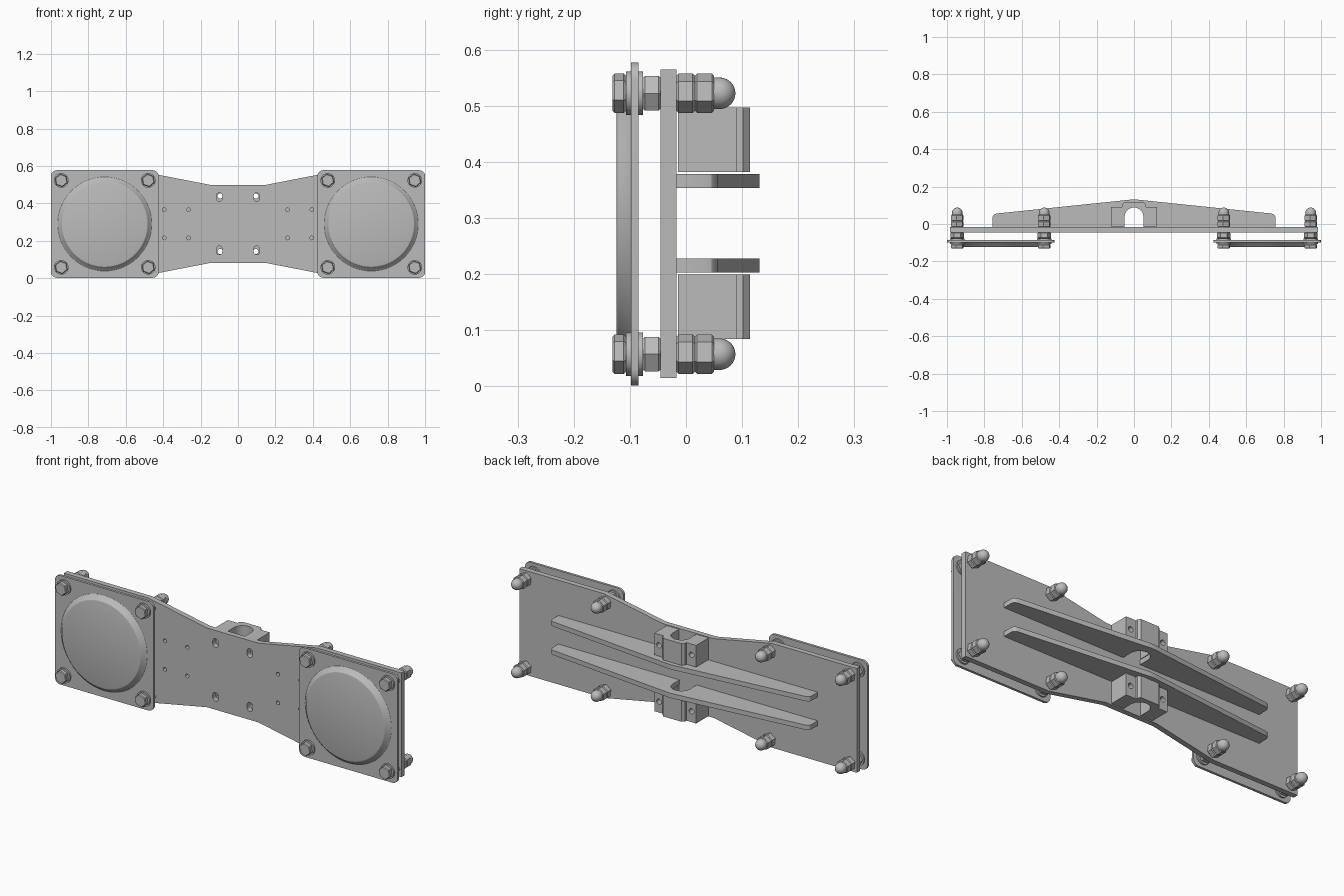
import bpy, bmesh
from math import pi, sin, cos, radians

old = bpy.data.objects.get("Cube")
if old:
    bpy.data.objects.remove(old)

steel = bpy.data.materials.new("steel_grey")
steel.use_nodes = True
grey = (0.5, 0.5, 0.5, 1)
steel.diffuse_color = grey
bsdf = next(n for n in steel.node_tree.nodes if n.type == "BSDF_PRINCIPLED")
bsdf.inputs["Base Color"].default_value = grey

MID = 0.29       # height of the horizontal symmetry plane
PLATE_BACK = -0.017


def finish(bm, name):
    bmesh.ops.remove_doubles(bm, verts=bm.verts, dist=1e-5)
    bmesh.ops.recalc_face_normals(bm, faces=bm.faces)
    me = bpy.data.meshes.new(name)
    bm.to_mesh(me)
    bm.free()
    me.materials.append(steel)
    me.shade_smooth()
    me.set_sharp_from_angle(angle=radians(28))
    return me


def place(me, name, loc=(0, 0, 0), turn=0):
    ob = bpy.data.objects.new(name, me)
    ob.location = loc
    ob.rotation_euler.y = turn
    bpy.context.collection.objects.link(ob)
    return ob


def prism(name, outline, axis, lo, hi):
    """Extrude a closed outline along y (outline in x,z) or z (outline in x,y)."""
    bm = bmesh.new()
    put = (lambda a, b: (a, lo, b)) if axis == "y" else (lambda a, b: (a, b, lo))
    face = bm.faces.new([bm.verts.new(put(a, b)) for a, b in outline])
    new = bmesh.ops.extrude_face_region(bm, geom=[face])["geom"]
    step = (0, hi - lo, 0) if axis == "y" else (0, 0, hi - lo)
    bmesh.ops.translate(bm, vec=step, verts=[v for v in new if isinstance(v, bmesh.types.BMVert)])
    return finish(bm, name)


def lathe(name, profile, sides):
    """Turn (radius, y) points about the y axis."""
    bm = bmesh.new()
    vs = [bm.verts.new((r, y, 0)) for r, y in profile]
    es = [bm.edges.new(p) for p in zip(vs, vs[1:])]
    bmesh.ops.spin(bm, geom=vs + es, axis=(0, 1, 0), cent=(0, 0, 0),
                   steps=sides, angle=2 * pi)
    return finish(bm, name)


def arc(cx, cy, r, start, end, n):
    return [(cx + r * cos(start + (end - start) * i / n),
             cy + r * sin(start + (end - start) * i / n)) for i in range(n + 1)]


def slot(x, z1, z2, r):
    return arc(x, z2, r, 0, pi, 12) + arc(x, z1, r, pi, 2 * pi, 12)


def cut(ob, outlines):
    """Cut through ob along y with the given outlines."""
    cutters = []
    for o in outlines:
        cutter = place(prism("cutter", o, "y", -0.3, 0.3), "cutter")
        cutter.hide_render = True
        cutters.append(cutter)
        mod = ob.modifiers.new("hole", "BOOLEAN")
        mod.operation, mod.solver, mod.object = "DIFFERENCE", "EXACT", cutter
    deps = bpy.context.evaluated_depsgraph_get()
    me = bpy.data.meshes.new_from_object(ob.evaluated_get(deps))
    ob.modifiers.clear()
    ob.data = me
    me.shade_smooth()
    me.set_sharp_from_angle(angle=radians(28))
    for cutter in cutters:
        bpy.data.objects.remove(cutter)


def mirrored(half):
    return half + [(-a, b) for a, b in reversed(half)]


# Main plate, waisted in the middle, with slots and rib screw holes
quarter = [(0.15, 0.209), (0.49, 0.275), (0.985, 0.275)]
right = quarter + [(x, -z) for x, z in reversed(quarter)]
plate = place(prism("main_plate", [(x, z + MID) for x, z in mirrored(right)],
                    "y", -0.045, PLATE_BACK), "main_plate")
holes = []
for sx in (-1, 1):
    holes += [slot(sx * 0.1, 0.426, 0.44, 0.016), slot(sx * 0.1, 0.142, 0.156, 0.016)]
    holes += [arc(sx * x, z, 0.01, 0, 2 * pi * 15 / 16, 15)
              for x in (0.265, 0.395) for z in (0.215, 0.366)]
cut(plate, holes)

# Square cover plates with a pressed round dish
HALF, R = 0.2875, 0.03
CX = 1 - HALF
square = []
for i, (sx, sz) in enumerate([(1, 1), (-1, 1), (-1, -1), (1, -1)]):
    square += arc(sx * (HALF - R), sz * (HALF - R), R, i * pi / 2, (i + 1) * pi / 2, 6)
cover = prism("cover_plate", square, "y", -0.098, -0.085)
dish = lathe("cover_dish", [(0, -0.124), (0.222, -0.124), (0.229, -0.122), (0.234, -0.117),
                            (0.246, -0.102), (0.252, -0.098), (0.243, -0.085),
                            (0.222, -0.111), (0, -0.111)], 64)
for side, sx in (("right", -1), ("left", 1)):
    ob = place(cover, side + "_cover_plate", (sx * CX, 0, HALF + 0.002))
    cut(ob, [arc(0, 0, 0.243, 0, 2 * pi * 63 / 64, 63)])
    place(dish, side + "_cover_dish", (sx * CX, 0, HALF + 0.002))

# Arched bar passage shared by ribs and clamp blocks
arch = arc(0, 0.038, 0.05, pi, 0, 20)

# Long stiffening ribs
half_rib = [(0.05, PLATE_BACK), (0.757, PLATE_BACK), (0.757, 0.035), (0.754, 0.045),
            (0.747, 0.052), (0.735, 0.056), (0.03, 0.129), (0.012, 0.131)]
for name, z in (("lower_rib", 0.2155), ("upper_rib", 0.3665)):
    place(prism(name, mirrored(half_rib) + arch, "z", z - 0.0125, z + 0.0125), name)

# Stepped clamp blocks with two bolt holes
half_block = [(0.05, -0.014), (0.122, -0.014), (0.122, 0.09), (0.065, 0.09),
              (0.065, 0.102), (0.053, 0.114)]
for name, z in (("lower_clamp_block", 0.142), ("upper_clamp_block", 0.4395)):
    ob = place(prism(name, mirrored(half_block) + arch, "z", z - 0.0573, z + 0.0573), name)
    cut(ob, [arc(sx * 0.095, z, 0.014, 0, 2 * pi * 19 / 20, 19) for sx in (-1, 1)])


# Bolt parts
def hexagon(name, y0, y1, c=0.004):
    return lathe(name, [(0, y0), (0.0315, y0), (0.0355, y0 + c),
                        (0.0355, y1 - c), (0.0315, y1), (0, y1)], 6)


def disc(name, r, y0, y1):
    return lathe(name, [(0, y0), (r, y0), (r, y1), (0, y1)], 32)


dome = [(r, y) for r, y in arc(0, 0.06, 0.028, 0, pi / 2, 10)]
dome[-1] = (0, 0.088)
bolt_parts = [
    (hexagon("bolt_head", -0.131, -0.107), 0.35),
    (disc("front_washer", 0.039, -0.107, -0.098), 0),
    (disc("inner_washer", 0.039, -0.085, -0.077), 0),
    (hexagon("spacer_nut", -0.077, -0.045), 0),
    (disc("bolt_shank", 0.018, -0.1, 0.05), 0),
    (hexagon("lock_nut", PLATE_BACK, 0.016), 0.4),
    (hexagon("cap_nut", 0.016, 0.05), 0.4),
    (lathe("cap_nut_dome", [(0, 0.048), (0.028, 0.048)] + dome, 32), 0),
]
for sx in (-1, 1):
    for dx in (-0.2325, 0.2325):
        for dz in (-0.2325, 0.2325):
            for me, turn in bolt_parts:
                place(me, me.name, (sx * CX + dx, 0, MID + dz), turn)
